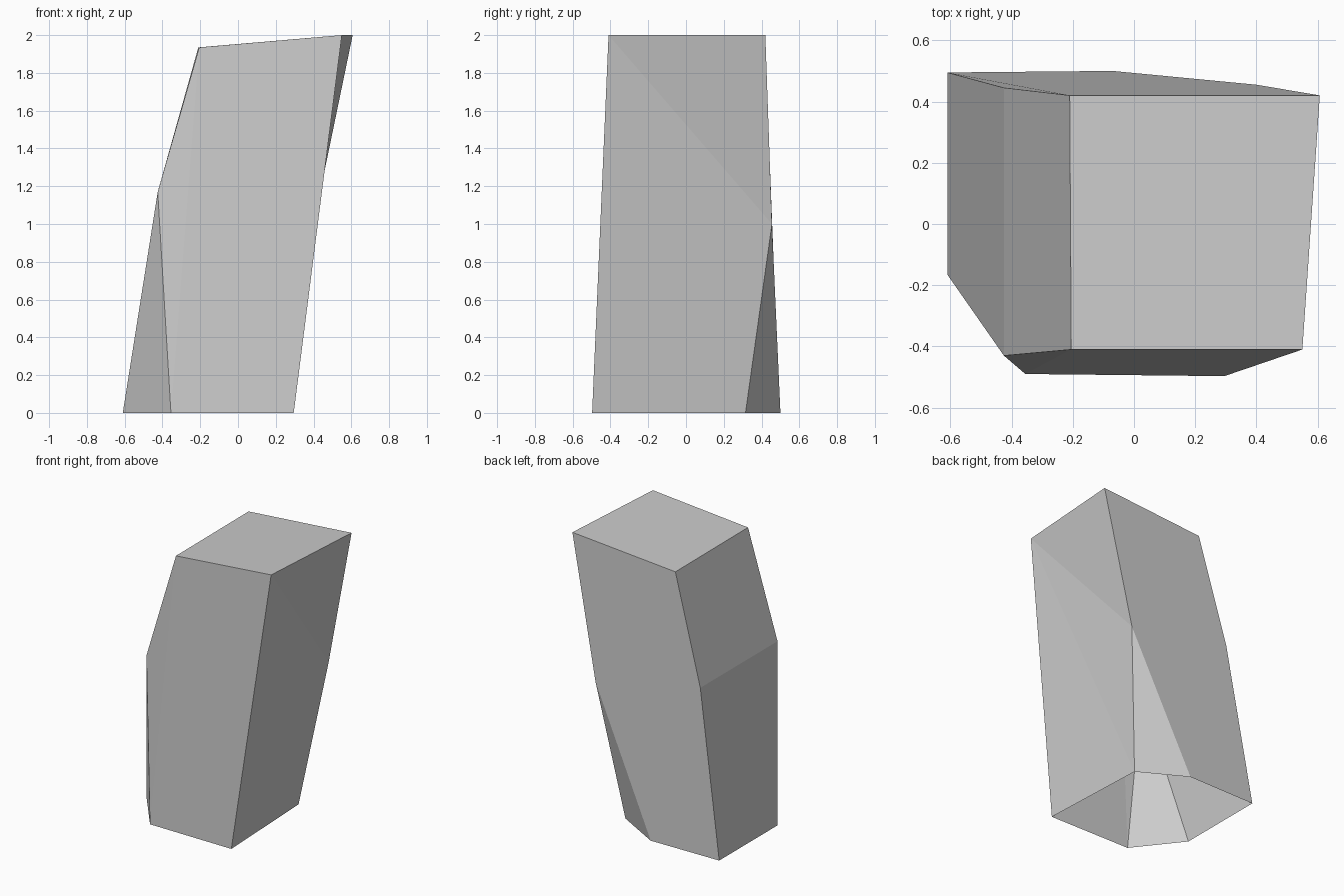
import bpy
import bmesh

cube = bpy.data.objects.get("Cube")
if cube:
    bpy.data.objects.remove(cube, do_unlink=True)

# Plain grey stone
stone = bpy.data.materials.new("grey_stone")
stone.use_nodes = True
grey = (0.6, 0.6, 0.6, 1)
stone.diffuse_color = grey
stone.node_tree.nodes["Principled BSDF"].inputs["Base Color"].default_value = grey

# Corners of the leaning column, named by place
corners = {
    # ground outline
    "foot_front_right": (-0.355, -0.49, 0),
    "foot_front_left": (0.295, -0.497, 0),
    "foot_side_left": (0.26, 0.315, 0),
    "foot_back": (-0.07, 0.5, 0),
    "foot_back_right": (-0.61, 0.495, 0),
    "foot_side_right": (-0.61, -0.165, 0),
    # bends part way up
    "bend_front": (-0.425, -0.43, 1.17),
    "bend_back": (-0.425, 0.445, 1.17),
    "bend_left": (0.40, 0.455, 1.0),
    # sloping top
    "top_front_right": (-0.205, -0.41, 1.935),
    "top_front_left": (0.55, -0.41, 2),
    "top_back_left": (0.607, 0.42, 2),
    "top_back_right": (-0.21, 0.42, 1.935),
}

# Facets; the underside stays open
facets = [
    # front
    "foot_front_right foot_front_left top_front_left top_front_right",
    "foot_front_right top_front_right bend_front",
    # front right chamfer
    "foot_side_right foot_front_right bend_front",
    # right side, below and above the bend
    "foot_back_right foot_side_right bend_front bend_back",
    "bend_back bend_front top_front_right top_back_right",
    # back
    "foot_back foot_back_right bend_back top_back_right top_back_left bend_left",
    # back left chamfer
    "foot_side_left foot_back bend_left",
    # left side
    "foot_front_left foot_side_left top_front_left",
    "foot_side_left bend_left top_front_left",
    "bend_left top_back_left top_front_left",
    # top
    "top_front_right top_front_left top_back_right",
    "top_front_left top_back_left top_back_right",
]

bm = bmesh.new()
verts = {name: bm.verts.new(place) for name, place in corners.items()}
for facet in facets:
    bm.faces.new([verts[name] for name in facet.split()])

mesh = bpy.data.meshes.new("rock_column")
bm.to_mesh(mesh)
bm.free()
mesh.materials.append(stone)
rock = bpy.data.objects.new("rock_column", mesh)
bpy.context.collection.objects.link(rock)
